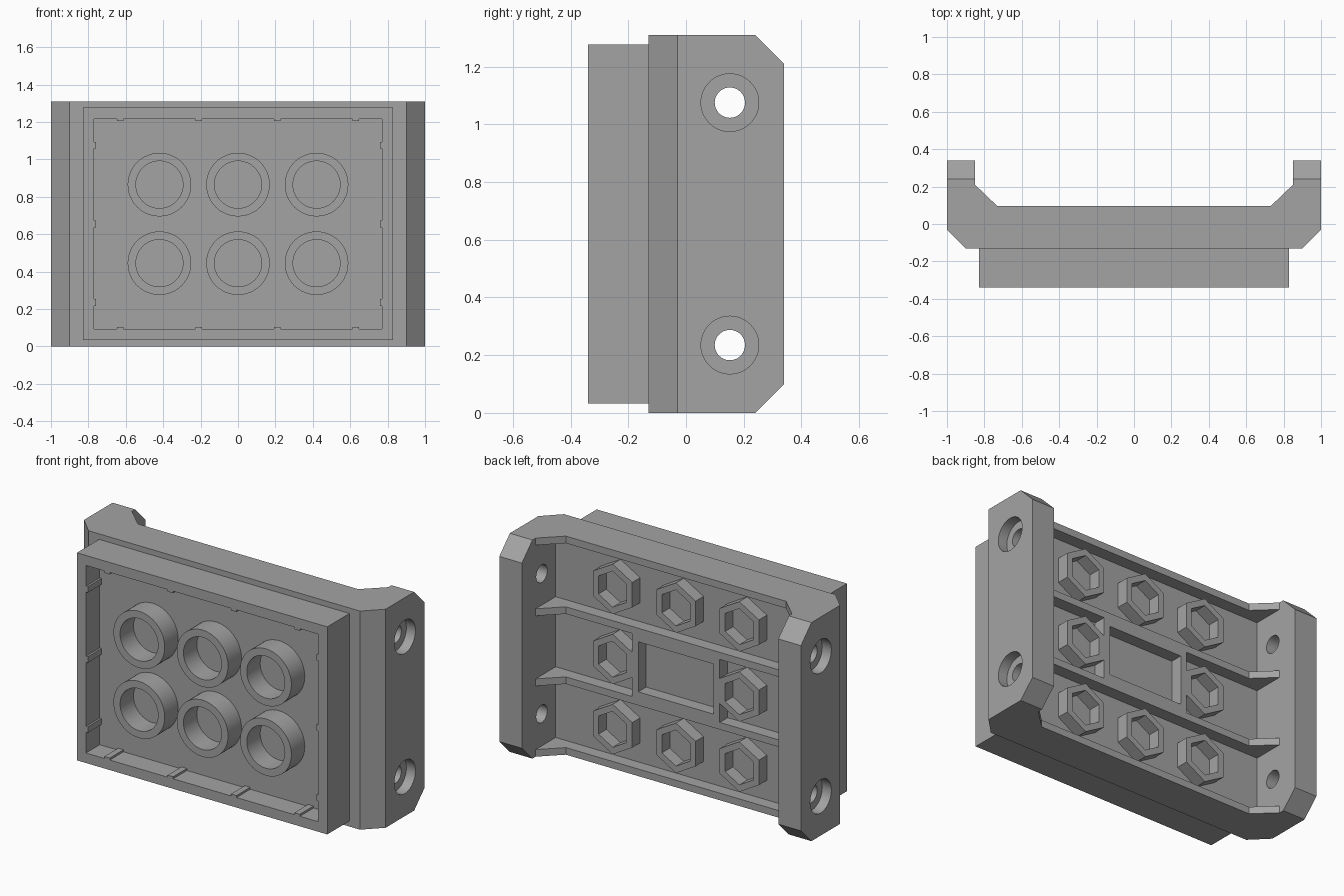
import bpy, bmesh, math

cube = bpy.data.objects.get("Cube")
if cube:
    bpy.data.objects.remove(cube, do_unlink=True)

# Single plastic colour
grey = bpy.data.materials.new("light_grey_plastic")
grey.use_nodes = True
COLOUR = (0.37, 0.37, 0.37, 1)
grey.diffuse_color = COLOUR
for node in grey.node_tree.nodes:
    if node.type == 'BSDF_PRINCIPLED':
        node.inputs["Base Color"].default_value = COLOUR

H = 1.31                 # overall height
MID = H / 2
PITCH = 0.42             # spacing of every repeated feature
BACK = 0.02              # floor of the rear recesses
RIM = 0.095              # rear edge of ribs and sockets
ROWS = [MID - PITCH, MID, MID + PITCH]
COLS = [-PITCH, 0, PITCH]
AXES = {'x': lambda a, b, t: (t, a, b),
        'y': lambda a, b, t: (a, t, b),
        'z': lambda a, b, t: (a, b, t)}


def finish(bm, name):
    bmesh.ops.recalc_face_normals(bm, faces=bm.faces)
    mesh = bpy.data.meshes.new(name)
    bm.to_mesh(mesh)
    bm.free()
    mesh.materials.append(grey)
    ob = bpy.data.objects.new(name, mesh)
    bpy.context.collection.objects.link(ob)
    return ob


def prism(name, pts, lo, hi, axis):
    """Extrude a 2D outline along an axis."""
    bm = bmesh.new()
    ends = [[bm.verts.new(AXES[axis](a, b, t)) for a, b in pts] for t in (lo, hi)]
    for end in ends:
        bm.faces.new(end)
    for i in range(len(pts)):
        j = (i + 1) % len(pts)
        bm.faces.new((ends[0][i], ends[0][j], ends[1][j], ends[1][i]))
    return finish(bm, name)


def ring(name, outer, inner, lo, hi):
    """Hollow wall between two matching outlines, running along y."""
    bm = bmesh.new()
    loops = [[bm.verts.new((a, t, b)) for a, b in pts]
             for pts, t in ((outer, lo), (outer, hi), (inner, hi), (inner, lo))]
    for k in range(4):
        p, q = loops[k], loops[(k + 1) % 4]
        for i in range(len(outer)):
            j = (i + 1) % len(outer)
            bm.faces.new((p[i], p[j], q[j], q[i]))
    return finish(bm, name)


def rect(cx, cy, hx, hy):
    return [(cx - hx, cy - hy), (cx + hx, cy - hy), (cx + hx, cy + hy), (cx - hx, cy + hy)]


def circle(cx, cy, r, n=48):
    # First point at the top, so six sides give a hexagon standing on a corner
    return [(cx + r * math.sin(math.tau * i / n), cy + r * math.cos(math.tau * i / n))
            for i in range(n)]


def mirrored(half):
    return half + [(-x, y) for x, y in reversed(half)]


def smooth(ob):
    bpy.ops.object.select_all(action='DESELECT')
    ob.select_set(True)
    bpy.context.view_layer.objects.active = ob
    bpy.ops.object.shade_smooth_by_angle(angle=math.radians(30))


def cut(ob, cutter):
    mod = ob.modifiers.new("cut", 'BOOLEAN')
    mod.operation, mod.solver, mod.object = 'DIFFERENCE', 'EXACT', cutter
    bpy.context.view_layer.objects.active = ob
    bpy.ops.object.modifier_apply(modifier=mod.name)
    bpy.data.objects.remove(cutter, do_unlink=True)


# Main body: plate with two rear-facing end blocks
body = prism("main_body", mirrored([(0.9, -0.13), (1, -0.03), (1, 0.34),
                                    (0.85, 0.34), (0.85, BACK)]), 0, H, 'z')

# Chamfered block corners at top and bottom
for edge, out in ((0, -1), (H, 1)):
    tri = [(0.22, edge + 0.02 * out), (0.36, edge - 0.12 * out), (0.36, edge + 0.02 * out)]
    cut(body, prism("corner_cutter", tri, -1.1, 1.1, 'x'))

# Pin holes with a wide outer countersink
for z in (ROWS[0], ROWS[2]):
    cut(body, prism("hole_cutter", circle(0.152, z, 0.0525), -1.1, 1.1, 'x'))
    for side in (-1, 1):
        cut(body, prism("counterbore_cutter", circle(0.152, z, 0.1),
                        *sorted((side * 0.94, side * 1.1)), 'x'))
smooth(body)

# Front tray
ring("front_tray_wall", rect(0, MID, 0.83, 0.622), rect(0, MID, 0.77, 0.562), -0.34, -0.13)
prism("front_tray_floor", rect(0, MID, 0.77, 0.562), -0.21, -0.13, 'y')

# Small grip ribs inside the tray wall
for side in (-1, 1):
    for i in range(4):
        x = (i - 1.5) * PITCH
        prism("tray_grip_rib", rect(x, MID + side * 0.556, 0.018, 0.006), -0.34, -0.21, 'y')
    for z in ROWS:
        prism("tray_grip_rib", rect(side * 0.764, z, 0.006, 0.018), -0.34, -0.21, 'y')

# Round tubes in the tray
for x in COLS:
    for z in (MID - PITCH / 2, MID + PITCH / 2):
        smooth(ring("front_tube", circle(x, z, 0.17), circle(x, z, 0.126), -0.337, -0.21))

# Rear horizontal ribs flaring into the end blocks
T = 0.0425
rib = mirrored([(0.85, BACK), (0.85, 0.21), (0.73, RIM)])
for z in (T / 2, MID - PITCH / 2, MID + PITCH / 2, H - T / 2):
    prism("rear_rib", rib, z - T / 2, z + T / 2, 'z')

# Rear hexagonal sockets around a central rectangular frame
for x in COLS:
    for z in ROWS:
        if x or z != MID:
            ring("hex_socket", circle(x, z, 0.15, 6), circle(x, z, 0.108, 6), BACK, RIM)
ring("centre_frame", rect(0, MID, 0.29, PITCH / 2 - T / 2), rect(0, MID, 0.25, 0.15), BACK, RIM)
